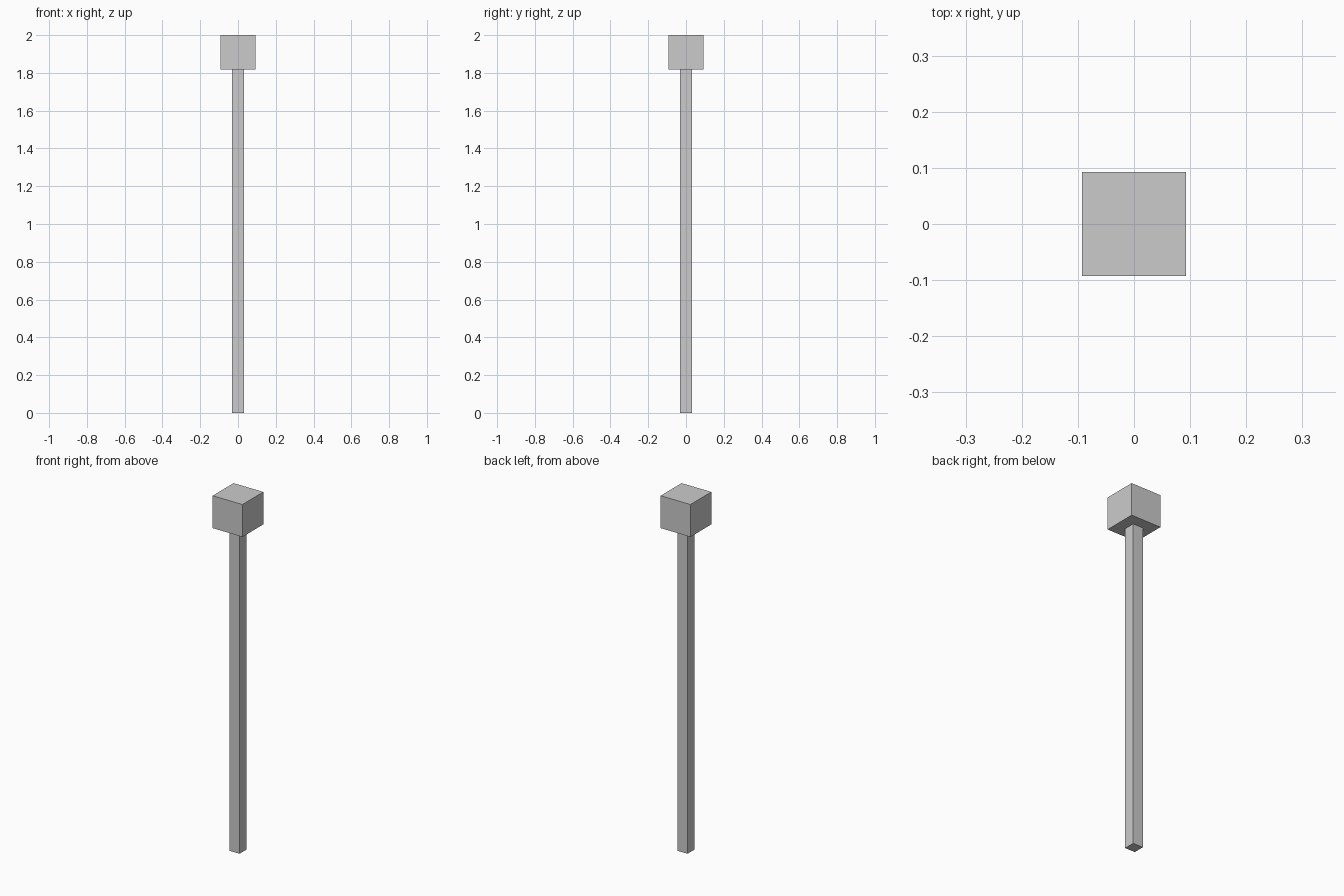
import bpy

if "Cube" in bpy.data.objects:
    bpy.data.objects.remove(bpy.data.objects["Cube"])


def box(name, width, z0, z1):
    """Square-section box centred on the z axis."""
    bpy.ops.mesh.primitive_cube_add(size=1, location=(0, 0, (z0 + z1) / 2))
    ob = bpy.context.object
    ob.name = name
    ob.scale = (width, width, z1 - z0)
    bpy.ops.object.transform_apply(location=False, rotation=False, scale=True)
    return ob


HEAD_BOTTOM = 1.818

# Long square shaft
box("shaft", 0.0615, 0.0, HEAD_BOTTOM)

# Block head on top
box("head", 0.185, HEAD_BOTTOM, 2.0)
